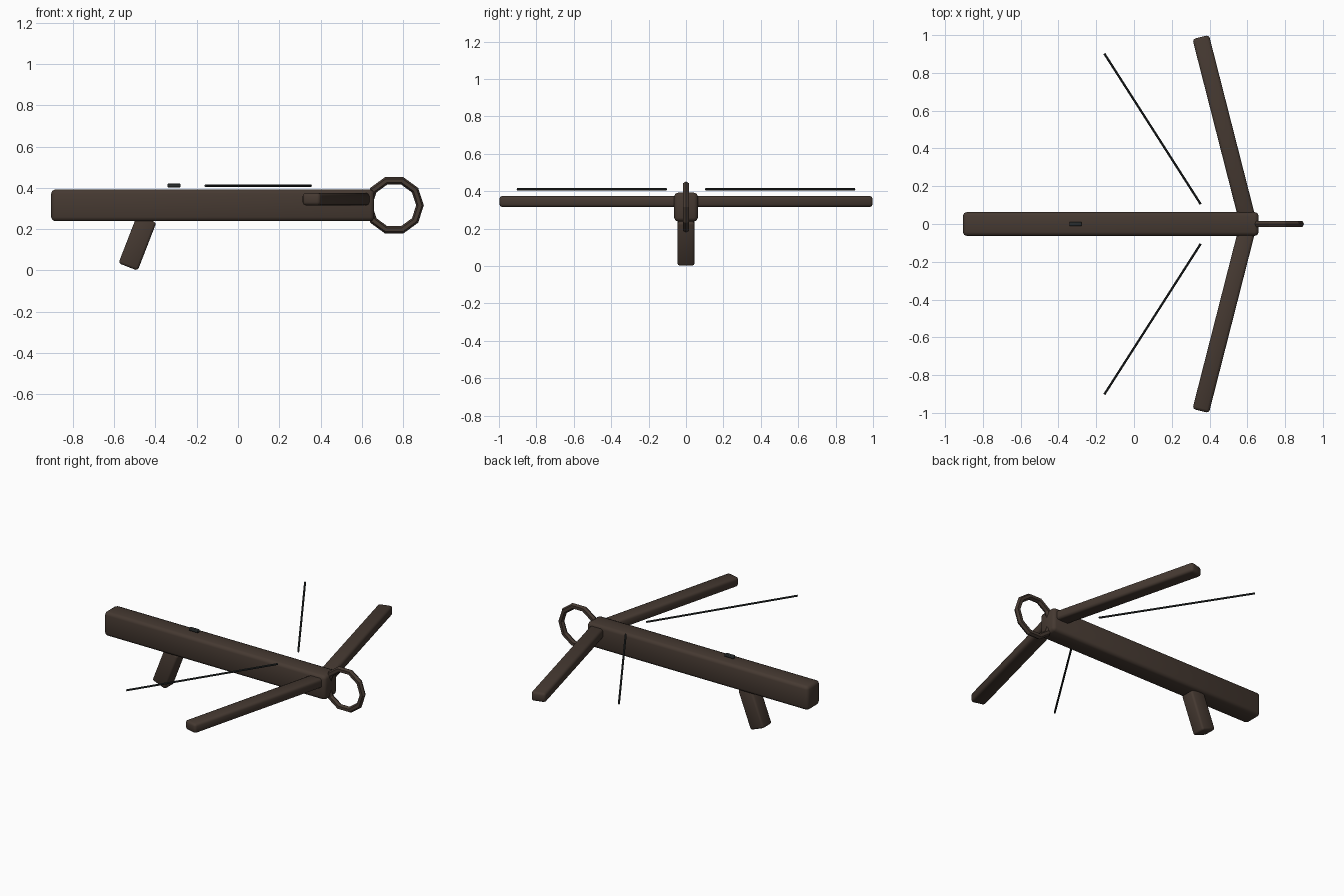
import bpy
import bmesh
import math
from mathutils import Vector, Matrix

if "Cube" in bpy.data.objects:
    bpy.data.objects.remove(bpy.data.objects["Cube"])


def material(name, colour):
    mat = bpy.data.materials.new(name)
    mat.use_nodes = True
    mat.diffuse_color = (*colour, 1)
    bsdf = mat.node_tree.nodes["Principled BSDF"]
    bsdf.inputs["Base Color"].default_value = (*colour, 1)
    bsdf.inputs["Roughness"].default_value = 0.7
    return mat


wood = material("dark brown wood", (0.06, 0.041, 0.031))
cord = material("charcoal cord", (0.022, 0.026, 0.026))


def add_object(name, bm, mat, smooth=True):
    mesh = bpy.data.meshes.new(name)
    for face in bm.faces:
        face.smooth = smooth
    bm.to_mesh(mesh)
    bm.free()
    mesh.materials.append(mat)
    obj = bpy.data.objects.new(name, mesh)
    bpy.context.collection.objects.link(obj)
    return obj


def rounded_box(name, size, centre, mat, bevel, rotation=(0, 0, 0)):
    bm = bmesh.new()
    bmesh.ops.create_cube(bm, size=1, matrix=Matrix.Diagonal((*size, 1)))
    obj = add_object(name, bm, mat)
    obj.location = centre
    obj.rotation_euler = rotation
    mod = obj.modifiers.new("rounded edges", "BEVEL")
    mod.width = bevel
    mod.segments = 2
    return obj


def rod(name, start, end, radius, mat):
    start, end = Vector(start), Vector(end)
    axis = end - start
    bm = bmesh.new()
    bmesh.ops.create_cone(bm, cap_ends=True, segments=8, radius1=radius,
                          radius2=radius, depth=axis.length)
    obj = add_object(name, bm, mat)
    obj.location = (start + end) / 2
    obj.rotation_euler = axis.to_track_quat("Z", "Y").to_euler()
    bpy.context.view_layer.objects.active = obj
    obj.select_set(True)
    bpy.ops.object.shade_smooth_by_angle()
    obj.select_set(False)


# Long stock, slanted grip and the small catch above the stock
rounded_box("stock", (1.565, 0.126, 0.154), (-0.123, 0, 0.315), wood, 0.02)
rounded_box("grip", (0.1, 0.09, 0.25), (-0.4875, 0, 0.133), wood, 0.012,
            (0, 0.37, 0))
rounded_box("catch", (0.064, 0.022, 0.018), (-0.31, 0, 0.411), cord, 0.004)

# Swept limbs and the two string halves, mirrored across the stock
for side, label in ((1, "back"), (-1, "front")):
    rounded_box(label + "_limb", (0.09, 1.0, 0.06),
                (0.477, side * 0.505, 0.345), wood, 0.015,
                (0, 0, side * 0.25))
    rod(label + "_string", (-0.157, side * 0.902, 0.41),
        (0.353, side * 0.105, 0.41), 0.006, cord)

# Ten-sided foot ring at the nose
bpy.ops.mesh.primitive_torus_add(
    major_segments=10, minor_segments=6, major_radius=0.125,
    minor_radius=0.0185, location=(0.757, 0, 0.315),
    rotation=(math.pi / 2, 0, 0))
ring = bpy.context.object
ring.name = "foot_ring"
ring.data.materials.append(wood)
